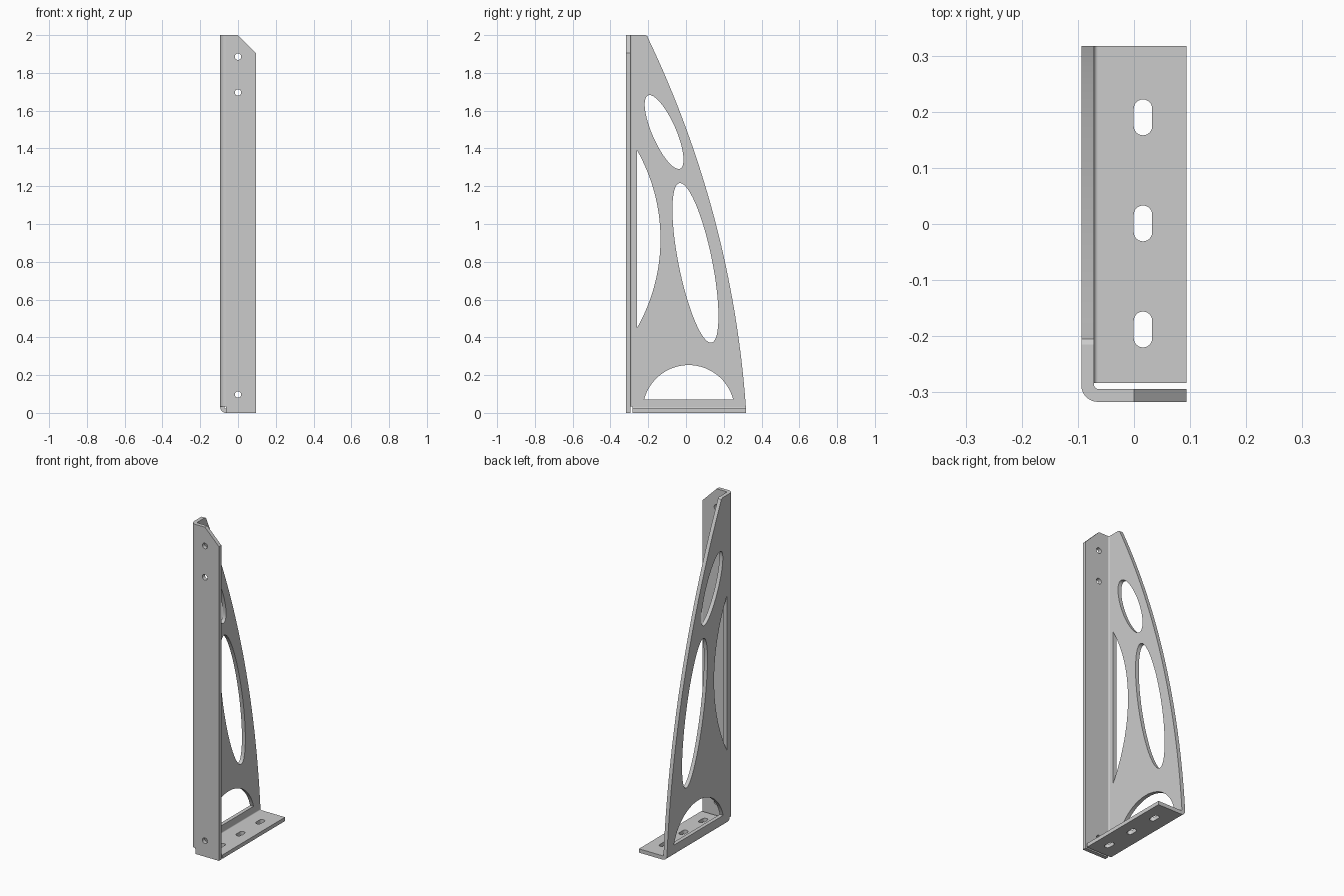
import bpy, bmesh
from math import sin, cos, atan, pi, radians
from mathutils import Vector

if "Cube" in bpy.data.objects:
    bpy.data.objects.remove(bpy.data.objects["Cube"])

T, R = 0.023, 0.03              # sheet thickness, outer bend radius
X0, X1 = -0.094, 0.094
Y0, Y1 = -0.317, 0.317
YB = -0.283                     # front end of the base flange
RELIEF = 0.035                  # height of the corner relief


def ellipse(cu, cv, a, b, tilt=0, n=48):
    t = radians(tilt)
    return [(cu + a * cos(k) * cos(t) - b * sin(k) * sin(t),
             cv + a * cos(k) * sin(t) + b * sin(k) * cos(t))
            for k in (2 * pi * i / n for i in range(n))]


def arc(p, q, sag, n=32):
    """Arc from p to q bulging to the right of the direction p to q."""
    p, q = Vector(p), Vector(q)
    c = (q - p).length
    d = (q - p) / c
    nrm = Vector((d.y, -d.x))
    h = 2 * atan(2 * sag / c)
    r = c / (2 * sin(h))
    o = (p + q) / 2 - nrm * r * cos(h)
    return [tuple(o + r * (nrm * cos(t) + d * sin(t)))
            for t in (-h + 2 * h * i / n for i in range(n + 1))]


def slot(cu, cv, w, length, n=12):
    r, s = w / 2, (length - w) / 2
    return [(cu + r * cos(pi * i / n + k * pi),
             cv + (s if k == 0 else -s) + r * sin(pi * i / n + k * pi))
            for k in (0, 1) for i in range(n + 1)]


def bend_section(cu, cv, n=10):
    ang = [pi + pi / 2 * i / n for i in range(n + 1)]
    return ([(cu + R * cos(a), cv + R * sin(a)) for a in ang] +
            [(cu + (R - T) * cos(a), cv + (R - T) * sin(a)) for a in reversed(ang)])


def plate(name, loops, place, push):
    """Fill an outline with holes and extrude it by the vector push."""
    bm = bmesh.new()
    for loop in loops:
        vs = [bm.verts.new(place(u, v)) for u, v in loop]
        for i, v in enumerate(vs):
            bm.edges.new((v, vs[(i + 1) % len(vs)]))
    bmesh.ops.triangle_fill(bm, edges=bm.edges[:], use_beauty=True)
    res = bmesh.ops.extrude_face_region(bm, geom=bm.faces[:], use_keep_orig=True)
    verts = [g for g in res["geom"] if isinstance(g, bmesh.types.BMVert)]
    bmesh.ops.translate(bm, verts=verts, vec=push)
    bmesh.ops.recalc_face_normals(bm, faces=bm.faces[:])
    me = bpy.data.meshes.new(name)
    bm.to_mesh(me)
    bm.free()
    ob = bpy.data.objects.new(name, me)
    bpy.context.collection.objects.link(ob)
    bpy.ops.object.select_all(action='DESELECT')
    ob.select_set(True)
    bpy.context.view_layer.objects.active = ob
    bpy.ops.object.shade_smooth_by_angle(angle=radians(30))
    return ob


# Curved side web with its four lightening holes
web = [(Y0 + R, RELIEF), (YB, RELIEF), (YB, R)]
web += arc((Y1, R), (-0.2, 1.982), 0.095)
web += [(-0.205, 1.994), (-0.215, 2.0), (Y0 + R, 2.0)]
plate("side_web", [
    web,
    ellipse(-0.116, 1.487, 0.063, 0.212, 23.7),
    ellipse(0.05, 0.794, 0.089, 0.431, 11.4, 64),
    arc((-0.259, 0.45), (-0.259, 1.39), 0.124),
    arc((0.25, 0.07), (-0.222, 0.07), 0.183),
], lambda u, v: (X0, u, v), (T, 0, 0))

# Front flange with clipped corner and screw holes
plate("front_flange", [
    [(X0 + R, 0), (X1, 0), (X1, 1.906), (0, 2), (X0 + R, 2)],
    *[ellipse(0, z, 0.017, 0.017, 0, 24) for z in (0.097, 1.696, 1.886)],
], lambda u, v: (u, Y0, v), (0, T, 0))

# Base flange with three slots
plate("base_flange", [
    [(X0 + R, YB), (X1, YB), (X1, Y1), (X0 + R, Y1)],
    *[slot(0.016, y, 0.033, 0.064) for y in (-0.188, 0.001, 0.19)],
], lambda u, v: (u, v, 0), (0, 0, T))

# Rounded bends joining the flanges to the web
plate("front_bend", [bend_section(X0 + R, Y0 + R)],
      lambda u, v: (u, v, RELIEF), (0, 0, 2 - RELIEF))
plate("base_bend", [bend_section(X0 + R, R)],
      lambda u, v: (u, YB, v), (0, Y1 - YB, 0))
